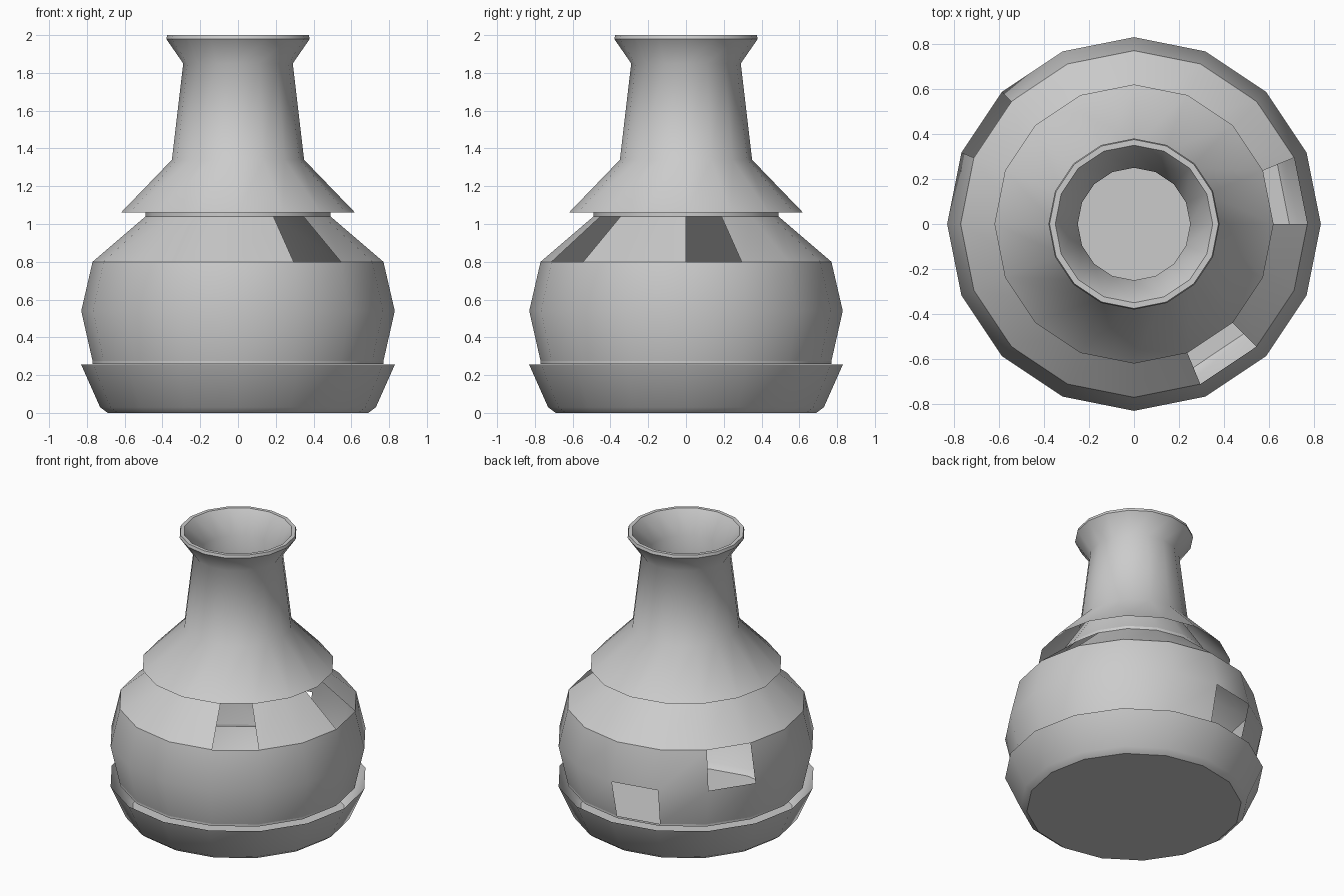
import bpy, bmesh
from math import cos, sin, tau

cube = bpy.data.objects.get("Cube")
if cube:
    bpy.data.objects.remove(cube, do_unlink=True)

SIDES = 16

clay = bpy.data.materials.new("pale_grey_clay")
clay.use_nodes = True
clay.diffuse_color = (0.6, 0.6, 0.6, 1)
clay.node_tree.nodes["Principled BSDF"].inputs["Base Color"].default_value = (0.6, 0.6, 0.6, 1)


def lathe(name, profile, sharp=(), gaps=(), floor=False):
    """Spin (radius, height) points; sharp = ring indices, gaps = (band, sector) left open."""
    bm = bmesh.new()
    rings = [[bm.verts.new((r * cos(tau * i / SIDES), r * sin(tau * i / SIDES), z))
              for i in range(SIDES)] for r, z in profile]
    for band in range(len(rings) - 1):
        low, high = rings[band], rings[band + 1]
        for i in range(SIDES):
            if (band, i) not in gaps:
                j = (i + 1) % SIDES
                bm.faces.new((low[i], low[j], high[j], high[i]))
    if floor:
        bm.faces.new(rings[0][::-1])
    for face in bm.faces:
        face.smooth = True
    for k in sharp:
        for i in range(SIDES):
            edge = bm.edges.get((rings[k][i], rings[k][(i + 1) % SIDES]))
            if edge:
                edge.smooth = False
    mesh = bpy.data.meshes.new(name)
    bm.to_mesh(mesh)
    bm.free()
    mesh.materials.append(clay)
    obj = bpy.data.objects.new(name, mesh)
    bpy.context.collection.objects.link(obj)
    return obj


# Open dish under the pot
lathe("base_dish", [(0.69, 0), (0.73, 0.03), (0.83, 0.255)], sharp=(0,), floor=True)

# Round belly and sloped shoulder, with four broken-out panels
lathe("belly", [(0.77, 0.26), (0.77, 0.275), (0.83, 0.54), (0.77, 0.8), (0.49, 1.04), (0.49, 1.06)],
      sharp=(1, 3, 4), gaps={(3, 0), (3, 13), (2, 6), (1, 4)})

# Flared skirt, neck and lip
lathe("neck", [(0.62, 1.06), (0.35, 1.34), (0.29, 1.85), (0.38, 1.98), (0.375, 2.0), (0.35, 2.0)],
      sharp=(3, 4, 5))

# Inner wall of the neck, seated on the belly opening
lining = lathe("neck_lining", [(0.49, 1.06), (0.31, 1.34), (0.25, 1.85), (0.35, 2.0)])
lining.data.flip_normals()
